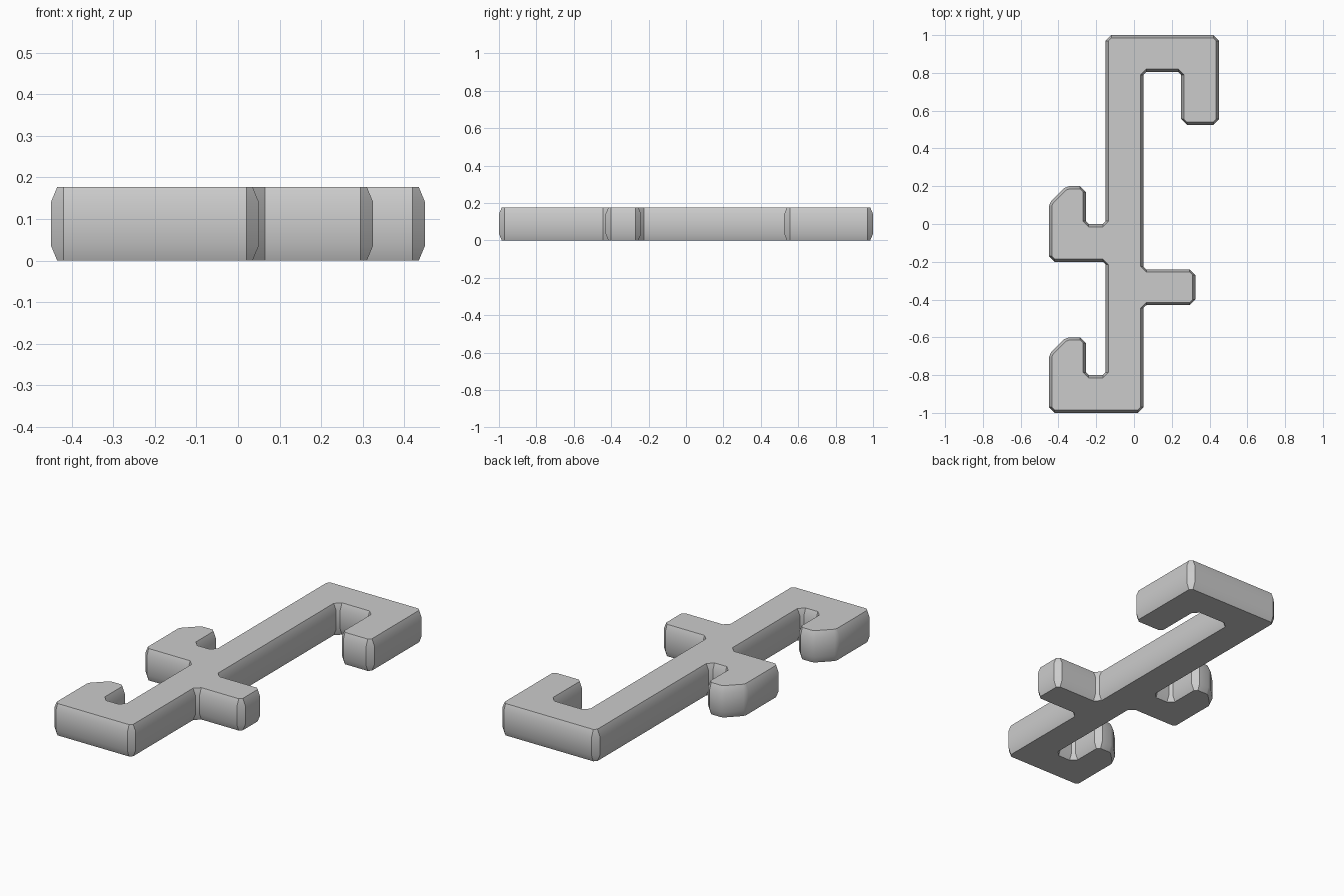
import bpy
import bmesh
from mathutils import Vector

cube = bpy.data.objects.get("Cube")
if cube:
    bpy.data.objects.remove(cube, do_unlink=True)

HEIGHT, BEVEL_Z, BEVEL_XY = 0.177, 0.036, 0.015

grey = bpy.data.materials.new("plain_grey")
grey.use_nodes = True
grey.diffuse_color = (0.6, 0.6, 0.6, 1)
grey.node_tree.nodes["Principled BSDF"].inputs["Base Color"].default_value = (0.6, 0.6, 0.6, 1)


def left_hook(y):
    """Upturned hook whose lower edge is at y, clockwise from its outer bottom."""
    return [(-0.45, y), (-0.45, y + 0.31), (-0.36, y + 0.4), (-0.255, y + 0.4),
            (-0.255, y + 0.2), (-0.15, y + 0.2)]


# Clockwise outline: big top hook, side peg, bottom hook, middle hook
outline = [(-0.15, 1), (0.45, 1), (0.45, 0.525), (0.25, 0.525), (0.25, 0.805), (0.05, 0.805)]
outline += [(0.05, -0.24), (0.325, -0.24), (0.325, -0.43), (0.05, -0.43), (0.05, -1)]
outline += left_hook(-1) + [(-0.15, -0.2)] + left_hook(-0.2)
points = [Vector(p) for p in outline]
count = len(points)


def corner_cut(i):
    """Chamfer size: wide on outer square corners, small on inner and blunt ones."""
    before = (points[i] - points[i - 1]).normalized()
    after = (points[(i + 1) % count] - points[i]).normalized()
    return 0.03 if before.cross(after) < -0.9 else 0.015


def ring(bm, z, inset):
    """Chamfered outline at height z, with each edge moved inward by inset."""
    verts = []
    for i in range(count):
        j = (i + 1) % count
        d = (points[j] - points[i]).normalized()
        inward = Vector((d.y, -d.x)) * inset
        for p in (points[i] + d * corner_cut(i), points[j] - d * corner_cut(j)):
            verts.append(bm.verts.new((*(p + inward), z)))
    return verts


# Stack the rings, bridge the sides and close the flat caps
bm = bmesh.new()
rings = [ring(bm, 0, BEVEL_XY), ring(bm, BEVEL_Z, 0),
         ring(bm, HEIGHT - BEVEL_Z, 0), ring(bm, HEIGHT, BEVEL_XY)]
for low, high in zip(rings, rings[1:]):
    for i in range(len(low)):
        j = (i + 1) % len(low)
        bm.faces.new((low[i], low[j], high[j], high[i]))
bm.faces.new(rings[0])
bm.faces.new(rings[-1])
bmesh.ops.recalc_face_normals(bm, faces=bm.faces)

mesh = bpy.data.meshes.new("hook_bracket")
bm.to_mesh(mesh)
bm.free()
mesh.materials.append(grey)
bracket = bpy.data.objects.new("hook_bracket", mesh)
bpy.context.collection.objects.link(bracket)

# Soft side bevels, crisp cap edges
bpy.ops.object.select_all(action="DESELECT")
bracket.select_set(True)
bpy.context.view_layer.objects.active = bracket
bpy.ops.object.shade_smooth_by_angle(angle=0.6)
